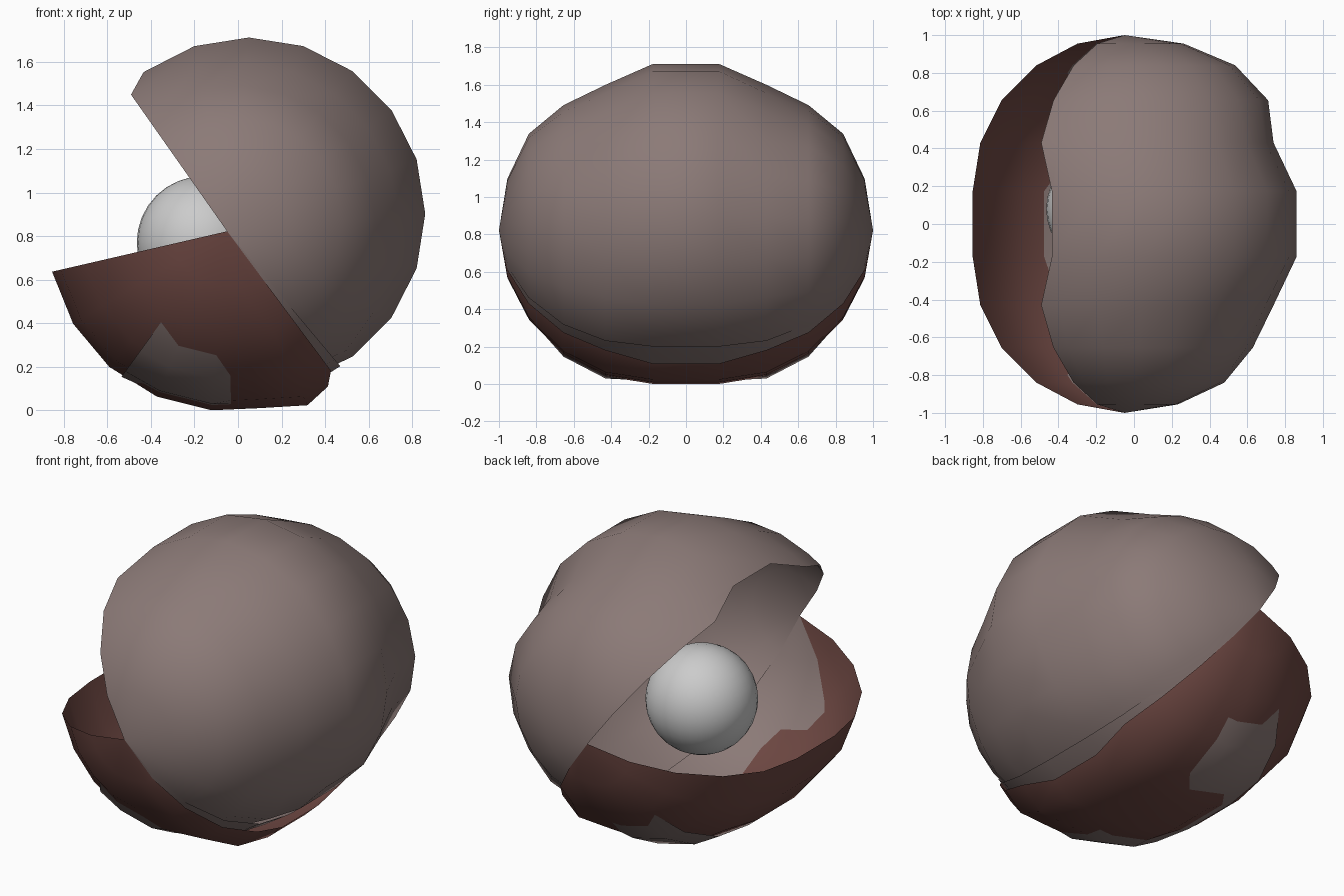
import bpy, bmesh, math

if "Cube" in bpy.data.objects:
    bpy.data.objects.remove(bpy.data.objects["Cube"])

HINGE = (-0.05, 0.822)                       # x, z of the axis through both poles
RINGS_Y = [0.175, 0.43, 0.655, 0.84, 0.955]
RING_R = [1.0, 0.95, 0.81, 0.58, 0.31]
RINGS = ([(-y, r) for y, r in zip(RINGS_Y, RING_R)][::-1]
         + list(zip(RINGS_Y, RING_R)))


def material(name, rgb):
    m = bpy.data.materials.new(name)
    m.diffuse_color = (*rgb, 1)
    m.use_nodes = True
    m.node_tree.nodes["Principled BSDF"].inputs["Base Color"].default_value = m.diffuse_color
    return m


def shell(name, angles, point, mat):
    """Low-poly bowl: one arc of points per ring along y, closed at both poles."""
    bm = bmesh.new()
    grid = []
    for y, r in RINGS:
        row = []
        for a in angles:
            x, z = point(y, r, a)
            row.append(bm.verts.new((x, y, z)))
        grid.append(row)
    n = len(angles) - 1
    for lo, hi in zip(grid, grid[1:]):
        for j in range(n):
            bm.faces.new((lo[j], lo[j + 1], hi[j + 1], hi[j]))
    for row, y in ((grid[0], -1), (grid[-1], 1)):
        p = bm.verts.new((HINGE[0], y, HINGE[1]))
        for j in range(n):
            bm.faces.new((row[j], row[j + 1], p))
    # point every face outwards from the centre
    for f in bm.faces:
        f.normal_update()
        c = f.calc_center_median()
        if f.normal.x * (c.x - HINGE[0]) + f.normal.y * c.y + f.normal.z * (c.z - HINGE[1]) < 0:
            f.normal_flip()
    me = bpy.data.meshes.new(name)
    bm.to_mesh(me)
    bm.free()
    me.materials.append(mat)
    for f in me.polygons:
        f.use_smooth = True
    ob = bpy.data.objects.new(name, me)
    bpy.context.collection.objects.link(ob)
    return ob


def upper_point(y, r, a):
    if a > 130 and abs(y) < 0.2:
        a = 126.8                            # notch in the middle of the lip
    t = math.radians(a)
    # flattened flutes either side of the crown
    dent = {0.43: 0.10, 0.655: 0.09}.get(abs(y), 0.0)
    k = 1 - dent * max(0, math.cos(t - math.radians(40))) ** 0.5
    if y > 0.6:
        k += 0.11 * max(0, math.cos(t)) ** 2  # bulge on the rear flank
    cx, cz = 0.10 * r, 0.08 * r
    return (HINGE[0] + k * (cx + 0.81 * r * math.cos(t)),
            HINGE[1] + k * (cz + 0.81 * r * math.sin(t)))


def lower_point(y, r, a):
    rad = 0.825
    if 290 < a < 300:
        rad = 0.88                           # raised lip by the hinge
    elif a > 300:
        rad = 0.84
        if abs(y) < 0.2:
            a, rad = 303, 0.85
    t = math.radians(a)
    return HINGE[0] + rad * r * math.cos(t), HINGE[1] + rad * r * math.sin(t)


def lining_point(y, r, a):
    # sits just inside the lower shell, bulging through it in two patches
    ay = abs(y)
    out = (a < 240 and ay < 0.7) or (a < 270 and 0.4 < ay < 0.7)
    rad = 0.825 * (1.015 if out else 0.98)
    if a < 240 and ay < 0.2:
        rad = 0.825 * 1.001
    t = math.radians(a)
    return HINGE[0] + rad * r * math.cos(t), HINGE[1] + rad * r * math.sin(t)


mauve = material("mauve_shell", (0.26, 0.195, 0.185))
red = material("dark_red_shell", (0.155, 0.064, 0.055))
grey = material("pearl_grey", (0.52, 0.52, 0.52))

# Upper shell
shell("upper_shell", [134.2] + [126 - 18 * i for i in range(11)] + [-75], upper_point, mauve)

# Lower shell: wedge from the mouth rim round to the hinge lip
shell("lower_shell", [193, 211, 229, 247, 265, 280, 294.8, 306.7], lower_point, red)

# Mauve lining that carries the upper shell down inside the lower one
shell("shell_lining", [234, 247, 265, 280, 295, 310], lining_point, mauve)

# Pearl
bpy.ops.mesh.primitive_uv_sphere_add(segments=32, ring_count=16, radius=0.305,
                                     location=(-0.16, 0.08, 0.77))
pearl = bpy.context.object
pearl.name = "pearl"
pearl.data.materials.append(grey)
bpy.ops.object.shade_smooth()
